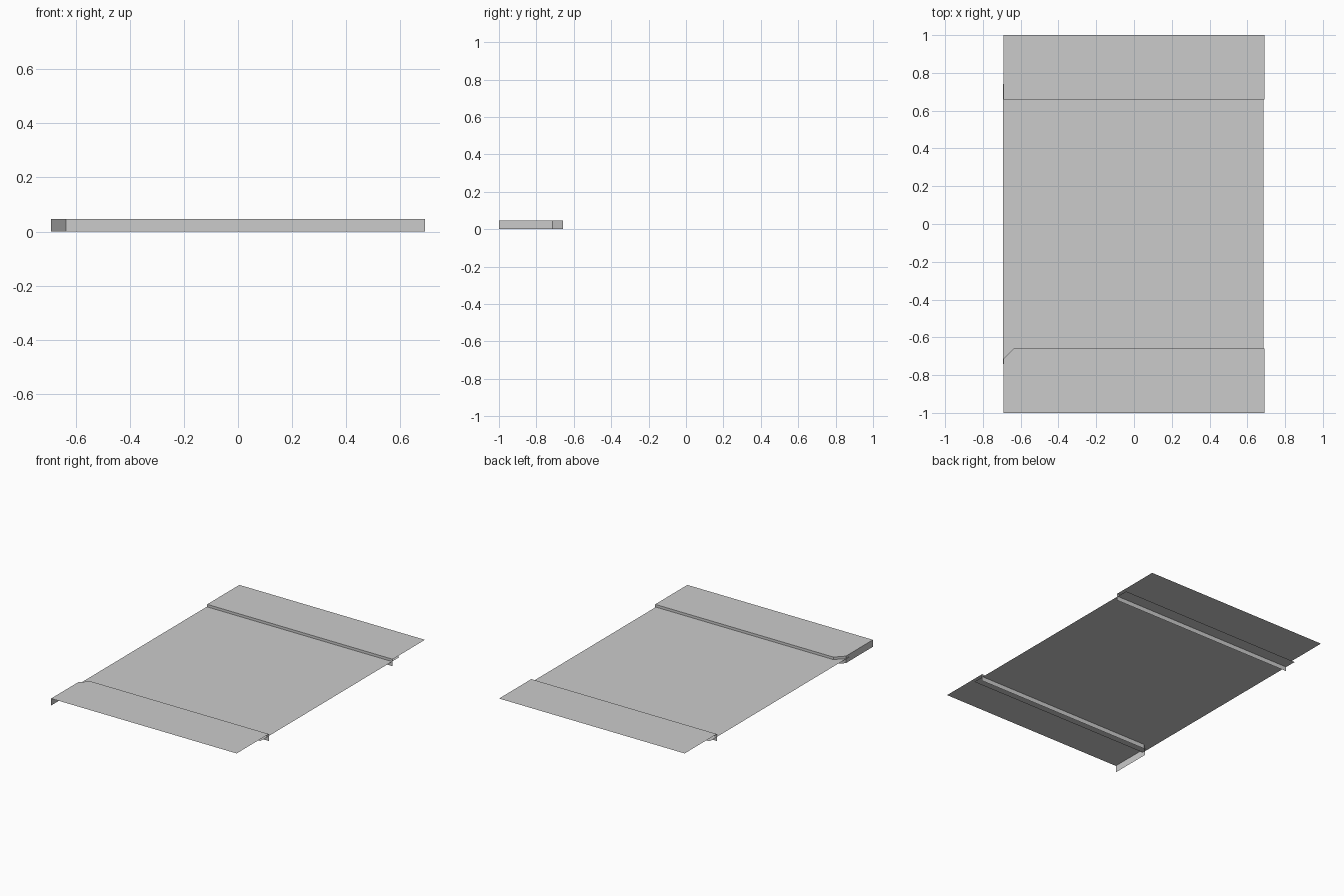
import bpy, bmesh

cube = bpy.data.objects.get("Cube")
if cube:
    bpy.data.objects.remove(cube, do_unlink=True)

HALF_X, KERB_Y, END_Y = 0.69, 0.658, 1.0
WALL_TOP, TOP, BEVEL = 0.047, 0.056, 0.008
ROAD_Z, ROAD_Y = 0.03, 0.74
CUT = 0.055

grey = bpy.data.materials.new("plain_grey")
grey.use_nodes = True
grey.diffuse_color = (0.6, 0.6, 0.6, 1)
grey.node_tree.nodes["Principled BSDF"].inputs["Base Color"].default_value = (0.6, 0.6, 0.6, 1)


def finish(name, bm):
    mesh = bpy.data.meshes.new(name)
    bm.to_mesh(mesh)
    bm.free()
    mesh.materials.append(grey)
    obj = bpy.data.objects.new(name, mesh)
    bpy.context.collection.objects.link(obj)
    return obj


def slab(name, outline, z, bevel=0):
    """Flat face with an optional sloping border that rises to the top."""
    bm = bmesh.new()
    face = bm.faces.new([bm.verts.new((x, y, z)) for x, y in outline])
    if bevel:
        bmesh.ops.inset_region(bm, faces=[face], thickness=bevel,
                               depth=TOP - z, use_boundary=True,
                               use_even_offset=True)
    return finish(name, bm)


def wall(name, path):
    """Thin upright sheet along a path on the ground."""
    bm = bmesh.new()
    low = [bm.verts.new((x, y, 0)) for x, y in path]
    high = [bm.verts.new((x, y, WALL_TOP)) for x, y in path]
    for i in range(len(path) - 1):
        bm.faces.new((low[i], low[i + 1], high[i + 1], high[i]))
    return finish(name, bm)


# Road surface, tucked a little way under both pavements
left, right = -HALF_X - 0.003, HALF_X - 0.005
slab("road", [(left, -ROAD_Y), (right, -ROAD_Y), (right, ROAD_Y), (left, ROAD_Y)], ROAD_Z)

# Four bevelled paving slabs on each side; one front slab has a cut corner
step = HALF_X / 2
for i in range(4):
    a = -HALF_X + i * step
    b = a + step
    slab(f"back_paving_{i + 1}", [(a, KERB_Y), (b, KERB_Y), (b, END_Y), (a, END_Y)],
         WALL_TOP, BEVEL)
    corner = [(a, -KERB_Y)]
    if i == 0:
        corner = [(a + CUT, -KERB_Y), (a, -KERB_Y - CUT)]
    slab(f"front_paving_{i + 1}", [(a, -END_Y), (b, -END_Y), (b, -KERB_Y)] + corner,
         WALL_TOP, BEVEL)

# Kerb faces; the front one turns the cut corner and runs along the end
joints = [-HALF_X + i * step for i in range(5)]
wall("back_kerb", [(x, KERB_Y) for x in joints])
wall("front_kerb", [(x, -KERB_Y) for x in reversed(joints[1:])]
     + [(-HALF_X + CUT, -KERB_Y), (-HALF_X, -KERB_Y - CUT), (-HALF_X, -END_Y)])
